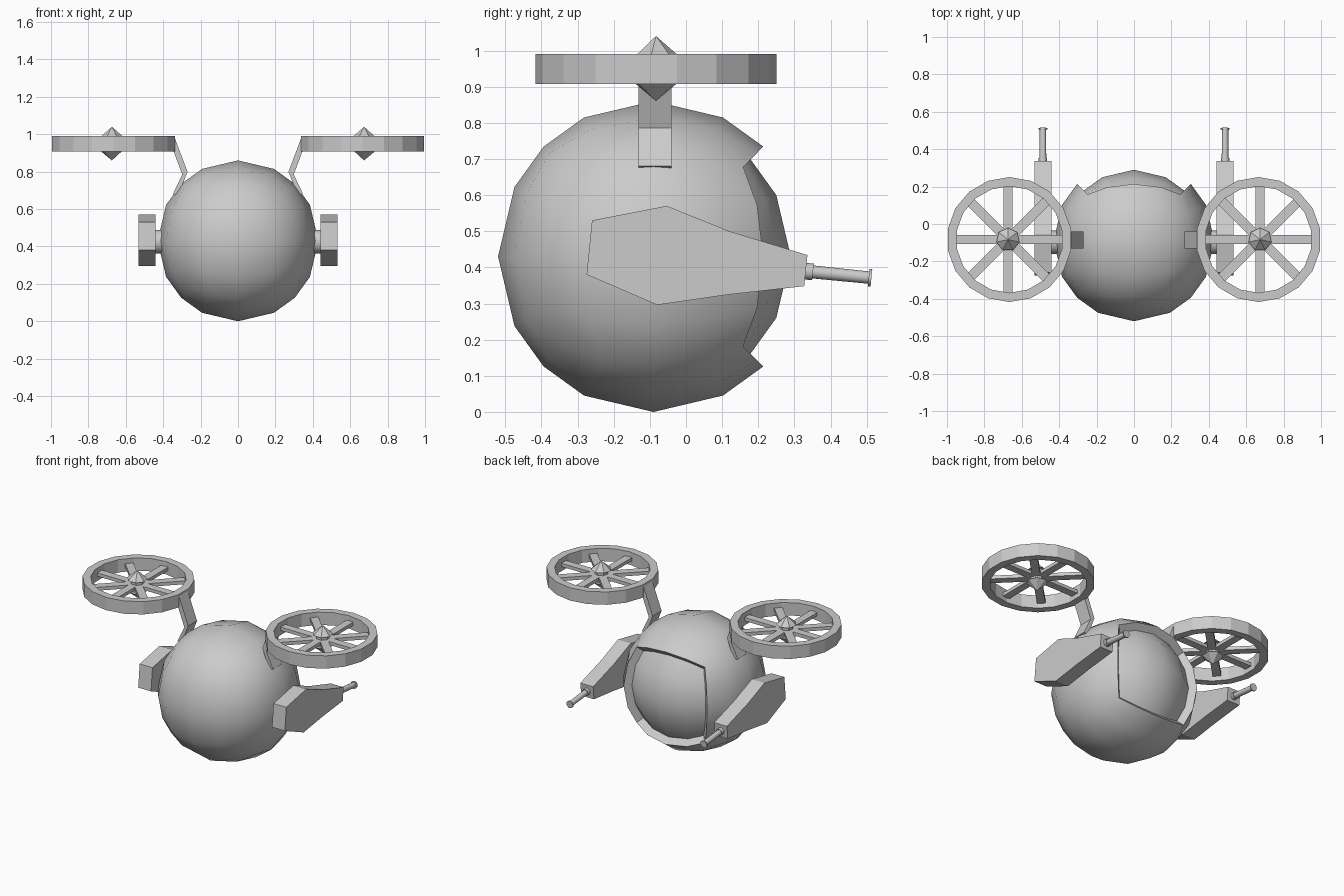
import bpy, bmesh
from math import pi, radians
from mathutils import Vector, Matrix

if "Cube" in bpy.data.objects:
    bpy.data.objects.remove(bpy.data.objects["Cube"])

CENTRE = Vector((0, -0.09, 0.43))
HUB = Vector((0.674, -0.083, 0.948))


def finish(name, bm, mirror=True, smooth=False):
    bmesh.ops.recalc_face_normals(bm, faces=bm.faces)
    me = bpy.data.meshes.new(name)
    bm.to_mesh(me)
    bm.free()
    ob = bpy.data.objects.new(name, me)
    bpy.context.collection.objects.link(ob)
    if mirror:
        ob.modifiers.new("mirror", 'MIRROR').use_axis[0] = True
    if smooth:
        bpy.ops.object.select_all(action='DESELECT')
        ob.select_set(True)
        bpy.context.view_layer.objects.active = ob
        bpy.ops.object.shade_smooth_by_angle(angle=radians(40))
    return ob


def cone(bm, a, b, r1, r2, sides, turn=0.0):
    a, b = Vector(a), Vector(b)
    rot = Vector((0, 0, 1)).rotation_difference(b - a).to_matrix().to_4x4()
    bmesh.ops.create_cone(bm, cap_ends=True, segments=sides, radius1=r1, radius2=r2,
                          depth=(b - a).length,
                          matrix=Matrix.Translation((a + b) / 2) @ rot @ Matrix.Rotation(turn, 4, 'Z'))


def extrude(bm, points, offset):
    face = bm.faces.new([bm.verts.new(p) for p in points])
    new = bmesh.ops.extrude_face_region(bm, geom=[face], use_keep_orig=True)["geom"]
    bmesh.ops.translate(bm, vec=offset, verts=[v for v in new if isinstance(v, bmesh.types.BMVert)])


# body: ball made from a subdivided cube, one side sunk in as the eye
bm = bmesh.new()
bmesh.ops.create_cube(bm, size=2)
bmesh.ops.subdivide_edges(bm, edges=bm.edges[:], cuts=3, use_grid_fill=True)
eye = [f for f in bm.faces if f.calc_center_median().y > 0.99]
for v in bm.verts:
    v.co = v.co.normalized() * 0.43
new = bmesh.ops.extrude_face_region(bm, geom=eye)["geom"]
for v in new:
    if isinstance(v, bmesh.types.BMVert):
        v.co *= 0.38 / 0.43
bmesh.ops.delete(bm, geom=[f for f in eye if f.is_valid], context='FACES')
bmesh.ops.translate(bm, vec=CENTRE, verts=bm.verts)
finish("ball_body", bm, mirror=False, smooth=True)

# rotor guard ring
bm = bmesh.new()
N = 18
for i in range(2):
    bmesh.ops.create_circle(bm, segments=N, radius=(0.334, 0.285)[i],
                            matrix=Matrix.Translation((0.666, HUB.y, 0.907)))
bmesh.ops.bridge_loops(bm, edges=bm.edges[:])
new = bmesh.ops.extrude_face_region(bm, geom=bm.faces[:], use_keep_orig=True)["geom"]
bmesh.ops.translate(bm, vec=(0, 0, 0.084), verts=[v for v in new if isinstance(v, bmesh.types.BMVert)])
finish("rotor_ring", bm)

# rotor spokes: four bars crossing at the hub
bm = bmesh.new()
for i in range(4):
    bmesh.ops.create_cube(bm, size=1, matrix=Matrix.Translation(HUB) @ Matrix.Rotation(i * pi / 4, 4, 'Z')
                          @ Matrix.Diagonal((0.59, 0.05, 0.022, 1)))
finish("rotor_spokes", bm)

# rotor hub: column with a cone above and below
bm = bmesh.new()
x, y = HUB.x, HUB.y
cone(bm, (x, y, 0.905), (x, y, 0.99), 0.042, 0.042, 7)
cone(bm, (x, y, 0.985), (x, y, 1.04), 0.063, 0, 7)
cone(bm, (x, y, 0.912), (x, y, 0.86), 0.063, 0, 7)
finish("rotor_hub", bm)

# bent arm holding each rotor
bm = bmesh.new()
arm = [(0.338, 0.98), (0.27, 0.80), (0.32, 0.67), (0.348, 0.68), (0.298, 0.785), (0.345, 0.91)]
extrude(bm, [(px, -0.132, pz) for px, pz in arm], (0, 0.092, 0))
finish("rotor_arm", bm)

# gun body
bm = bmesh.new()
gun = [(-0.26, 0.53), (-0.053, 0.57), (0.12, 0.50), (0.336, 0.434), (0.327, 0.348), (0.12, 0.325),
       (-0.08, 0.296), (-0.275, 0.38)]
extrude(bm, [(0.44, py, pz) for py, pz in gun], (0.093, 0, 0))
finish("gun_body", bm)

# gun pivot
bm = bmesh.new()
cone(bm, (0.36, -0.098, 0.425), (0.45, -0.098, 0.425), 0.063, 0.063, 12)
finish("gun_pivot", bm, smooth=True)

# barrel with collar and muzzle ring
bm = bmesh.new()
start, end = Vector((0.487, 0.325, 0.390)), Vector((0.487, 0.513, 0.371))
for t0, t1, r1, r2 in ((0, 0.14, 0.023, 0.023), (0.14, 0.97, 0.018, 0.017), (0.96, 1, 0.024, 0.024)):
    cone(bm, start.lerp(end, t0), start.lerp(end, t1), r1, r2, 12)
finish("gun_barrel", bm, smooth=True)
